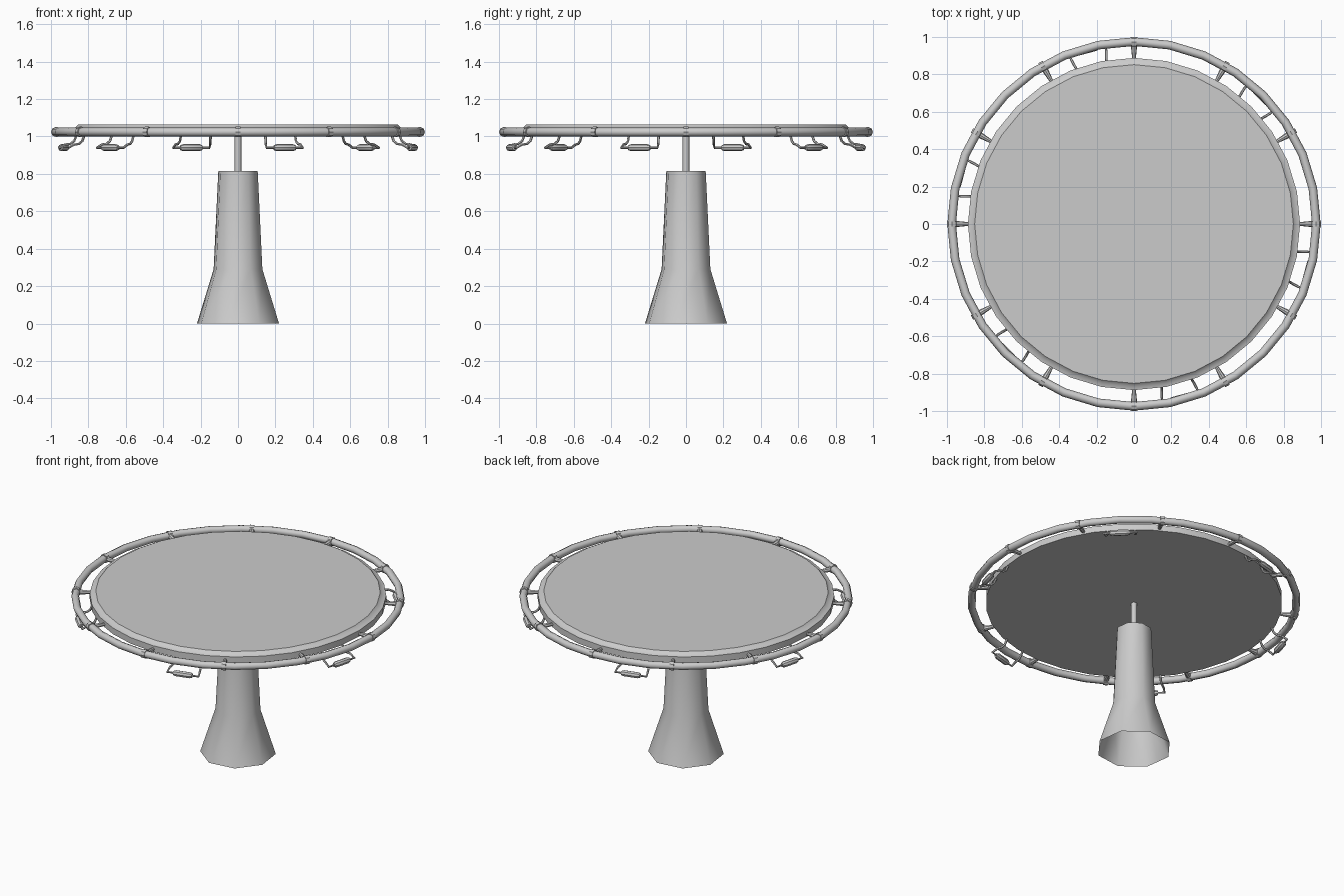
import bpy, math
from mathutils import Vector, Matrix

if "Cube" in bpy.data.objects:
    bpy.data.objects.remove(bpy.data.objects["Cube"])

TAU = math.tau


def finish(ob, angle=35):
    bpy.ops.object.select_all(action='DESELECT')
    ob.select_set(True)
    bpy.context.view_layer.objects.active = ob
    bpy.ops.object.shade_smooth_by_angle(angle=math.radians(angle))
    return ob


def mesh_object(name, verts, faces, angle=35):
    me = bpy.data.meshes.new(name)
    me.from_pydata(verts, [], faces)
    me.update()
    ob = bpy.data.objects.new(name, me)
    bpy.context.collection.objects.link(ob)
    return finish(ob, angle)


def lathe(name, profile, sides, turn=0.0, cap_bottom=True, cap_top=True,
          matrix=Matrix(), angle=35):
    """Revolve (radius, height) points, listed bottom to top, around z."""
    verts, faces = [], []
    for r, z in profile:
        for i in range(sides):
            a = turn + TAU * i / sides
            verts.append(matrix @ Vector((r * math.cos(a), r * math.sin(a), z)))
    for k in range(len(profile) - 1):
        for i in range(sides):
            j = (i + 1) % sides
            faces.append((k * sides + i, k * sides + j,
                          (k + 1) * sides + j, (k + 1) * sides + i))
    if cap_bottom:
        faces.append(tuple(reversed(range(sides))))
    if cap_top:
        n = (len(profile) - 1) * sides
        faces.append(tuple(range(n, n + sides)))
    return mesh_object(name, verts, faces, angle)


def rod(name, p, q, profile, sides=8):
    """Lathe laid along the line p-q; profile heights run 0 to 1."""
    p, q = Vector(p), Vector(q)
    d = q - p
    m = Matrix.Translation(p) @ d.to_track_quat('Z', 'Y').to_matrix().to_4x4()
    return lathe(name, [(r, h * d.length) for r, h in profile], sides, matrix=m)


def wire(name, points, radius):
    cu = bpy.data.curves.new(name, 'CURVE')
    cu.dimensions = '3D'
    cu.bevel_depth = radius
    cu.bevel_resolution = 1
    cu.use_fill_caps = True
    sp = cu.splines.new('POLY')
    sp.points.add(len(points) - 1)
    for pt, co in zip(sp.points, points):
        pt.co = (*co, 1)
    ob = bpy.data.objects.new(name, cu)
    bpy.context.collection.objects.link(ob)
    bpy.ops.object.select_all(action='DESELECT')
    ob.select_set(True)
    bpy.context.view_layer.objects.active = ob
    bpy.ops.object.convert(target='MESH')
    return finish(bpy.context.object)


# Flared pedestal, open underneath
lathe("pedestal", [(0.227, 0), (0.135, 0.29), (0.109, 0.815)], 8,
      turn=math.radians(30), cap_bottom=False, angle=50)

# Thin post carrying the top
lathe("post", [(0.018, 0.81), (0.018, 1.01)], 8, angle=50)

# Round top with stepped rim
lathe("round_top", [(0.888, 1.005), (0.888, 1.045), (0.868, 1.049),
                    (0.852, 1.065)], 32)

# Outer rail
bpy.ops.mesh.primitive_torus_add(major_radius=0.975, minor_radius=0.023,
                                 major_segments=32, minor_segments=8,
                                 location=(0, 0, 1.024))
bpy.context.object.name = "outer_rail"
finish(bpy.context.object, 50)

# Twelve brackets with collars holding the rail
for k in range(12):
    spin = Matrix.Rotation(TAU * k / 12, 4, 'Z')
    rod("bracket_arm", spin @ Vector((0.875, 0, 1.022)),
        spin @ Vector((0.965, 0, 1.022)), [(0.009, 0), (0.018, 1)])
    rod("rail_collar", spin @ Vector((0.972, -0.013, 1.024)),
        spin @ Vector((0.972, 0.013, 1.024)), [(0.028, 0), (0.028, 1)])

# Six grab handles hanging under the rail
half = [(0.87, 0.082, 1.012), (0.885, 0.084, 0.975), (0.905, 0.09, 0.96),
        (0.932, 0.096, 0.957), (0.965, 0.1, 0.94)]
for k in range(6):
    spin = Matrix.Rotation(math.radians(45 + 60 * k), 4, 'Z')
    path = half + [(x, -y, z) for x, y, z in reversed(half)]
    wire("handle_wire", [spin @ Vector(p) for p in path], 0.007)
    rod("handle_grip", spin @ Vector((0.965, -0.06, 0.94)),
        spin @ Vector((0.965, 0.06, 0.94)),
        [(0.013, 0), (0.019, 0.12), (0.019, 0.88), (0.013, 1)])
